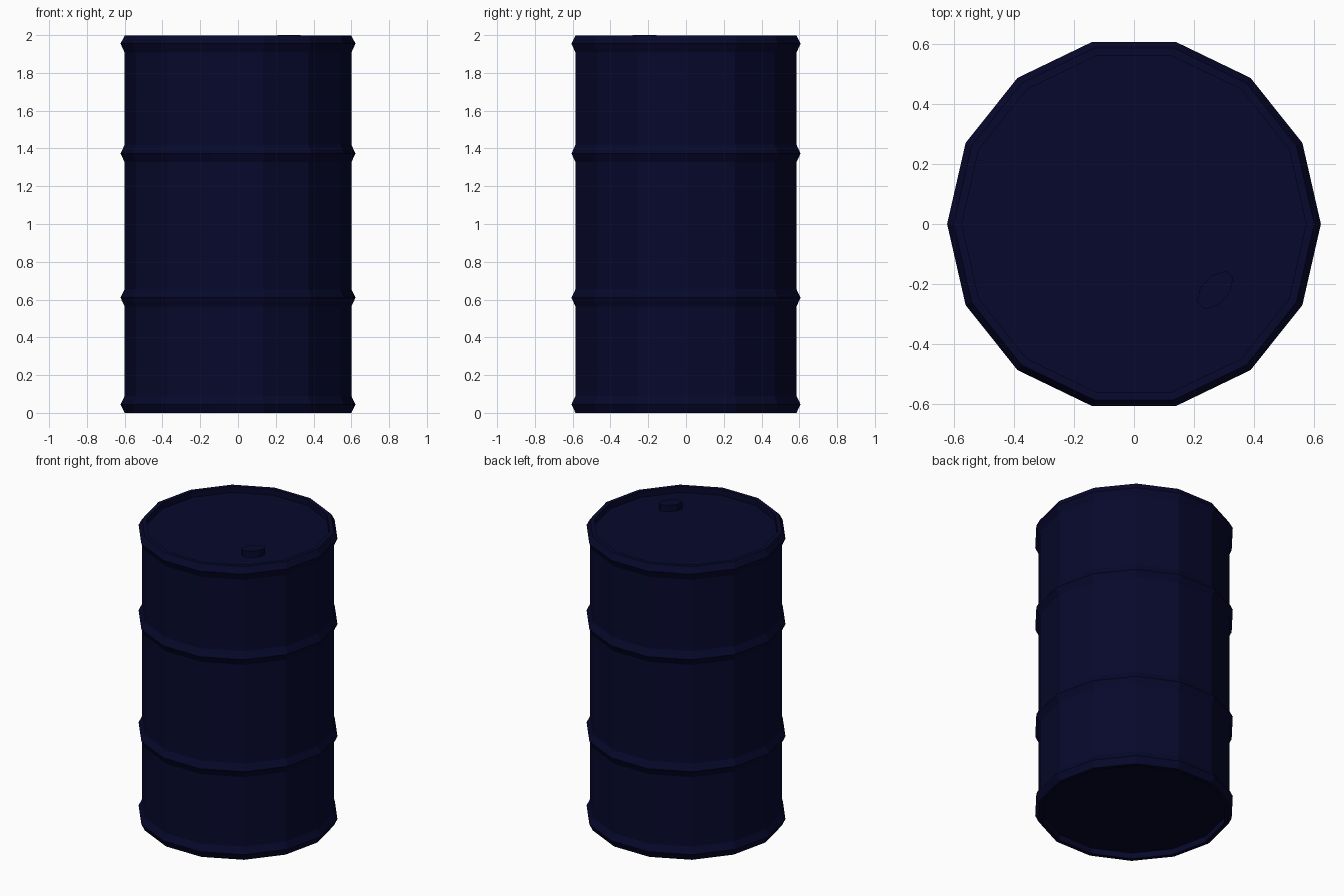
import bpy, bmesh
from math import cos, sin, pi, radians
from mathutils import Matrix

if "Cube" in bpy.data.objects:
    bpy.data.objects.remove(bpy.data.objects["Cube"])

SIDES = 14

paint = bpy.data.materials.new("navy_paint")
paint.diffuse_color = (0.002, 0.0025, 0.025, 1)
paint.use_nodes = True
paint.node_tree.nodes["Principled BSDF"].inputs["Base Color"].default_value = paint.diffuse_color


def finish(name, bm):
    bmesh.ops.recalc_face_normals(bm, faces=bm.faces[:])
    mesh = bpy.data.meshes.new(name)
    bm.to_mesh(mesh)
    bm.free()
    mesh.materials.append(paint)
    obj = bpy.data.objects.new(name, mesh)
    bpy.context.collection.objects.link(obj)
    return obj


def lathe(name, profile):
    """Revolve (radius, z) points and cap both ends."""
    bm = bmesh.new()
    rings = [[bm.verts.new((r * cos(2 * pi * i / SIDES), r * sin(2 * pi * i / SIDES), z))
              for i in range(SIDES)] for r, z in profile]
    for a, b in zip(rings, rings[1:]):
        for i in range(SIDES):
            j = (i + 1) % SIDES
            bm.faces.new((a[i], a[j], b[j], b[i]))
    bm.faces.new(rings[0][::-1])
    bm.faces.new(rings[-1])
    return finish(name, bm)


# Drum shell: pointed hoops at the ends and two around the middle, both ends recessed
WALL, HOOP, LIP = 0.6, 0.622, 0.573
profile = [(LIP, 0.04), (LIP, 0)]
for z0, z1, z2 in ((0, 0.045, 0.09), (0.563, 0.61, 0.655),
                   (1.327, 1.373, 1.42), (1.907, 1.955, 1.997)):
    profile += [(WALL, z0), (HOOP, z1), (WALL, z2)]
profile += [(LIP, 1.997), (LIP, 1.957)]
lathe("drum_body", profile)

# Oval bung cap standing on the lid
bm = bmesh.new()
place = (Matrix.Translation((0.27, -0.22, 1.978)) @ Matrix.Rotation(radians(48), 4, 'Z')
         @ Matrix.Diagonal((0.076, 0.045, 1, 1)) @ Matrix.Rotation(pi / 8, 4, 'Z'))
bmesh.ops.create_cone(bm, cap_ends=True, segments=8, radius1=1, radius2=1,
                      depth=0.044, matrix=place)
finish("bung_cap", bm)
